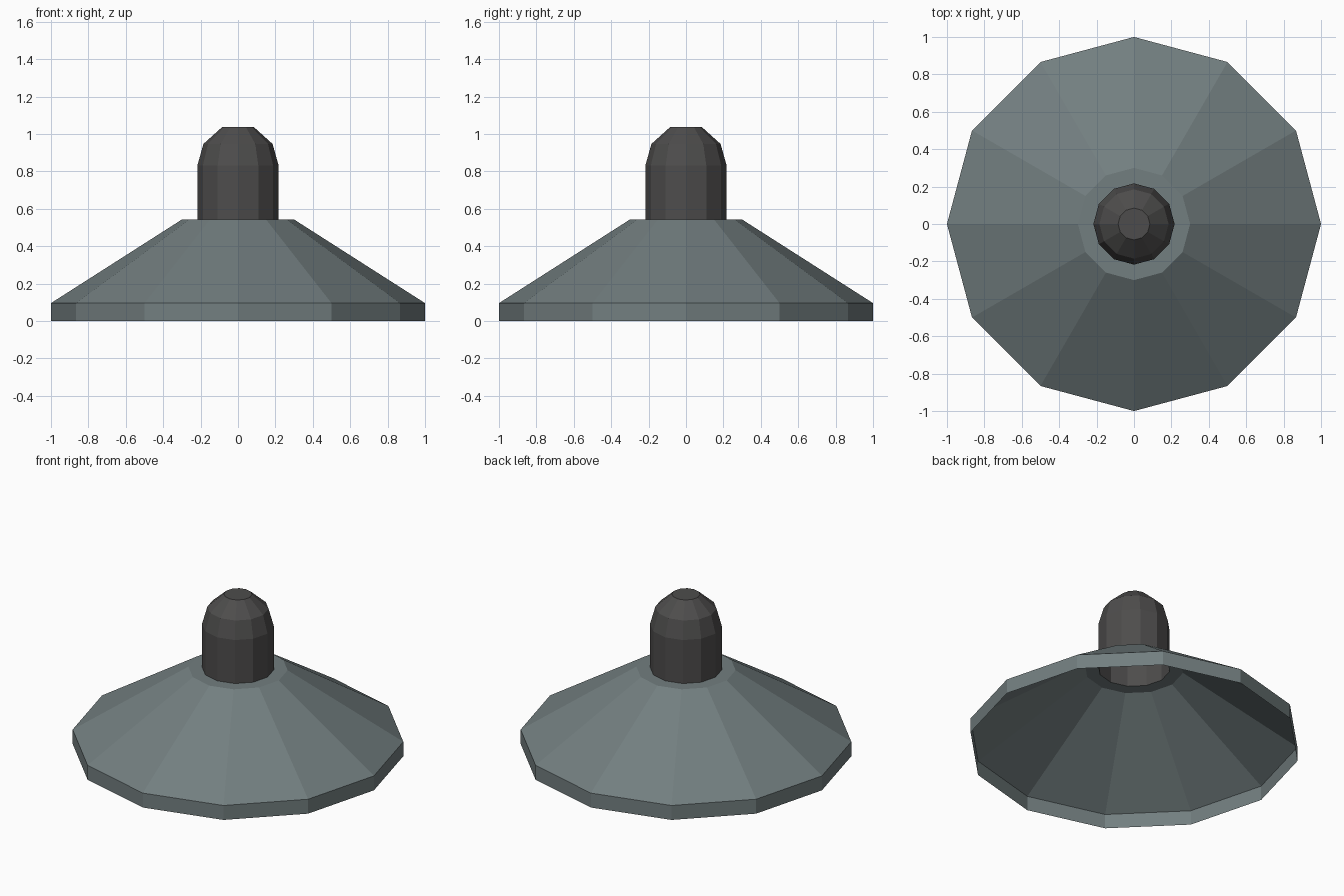
import bpy, bmesh
from math import cos, sin, tau

if "Cube" in bpy.data.objects:
    bpy.data.objects.remove(bpy.data.objects["Cube"])

SIDES = 12


def material(name, rgb):
    mat = bpy.data.materials.new(name)
    mat.diffuse_color = (*rgb, 1)
    mat.use_nodes = True
    mat.node_tree.nodes["Principled BSDF"].inputs["Base Color"].default_value = mat.diffuse_color
    return mat


def lathe(name, profile, mat, close_top=False):
    """Spin (radius, z) points into a flat-faced open shell."""
    bm = bmesh.new()
    rings = [[bm.verts.new((r * cos(tau * i / SIDES), r * sin(tau * i / SIDES), z))
              for i in range(SIDES)] for r, z in profile]
    for low, high in zip(rings, rings[1:]):
        for i in range(SIDES):
            j = (i + 1) % SIDES
            bm.faces.new((low[i], low[j], high[j], high[i]))
    if close_top:
        bm.faces.new(rings[-1])
    mesh = bpy.data.meshes.new(name)
    bm.to_mesh(mesh)
    bm.free()
    mesh.materials.append(mat)
    obj = bpy.data.objects.new(name, mesh)
    bpy.context.collection.objects.link(obj)
    return obj


# Open conical shade with a short rim and a flat collar
lathe("lamp_shade", [(1, 0), (1, 0.096), (0.3, 0.543), (0.217, 0.543)],
      material("shade_grey", (0.17, 0.21, 0.215)))

# Hollow socket with a rounded top, open below
lathe("lamp_socket", [(0.217, 0.543), (0.217, 0.832), (0.185, 0.947), (0.085, 1.037)],
      material("socket_dark", (0.075, 0.073, 0.072)), close_top=True)
